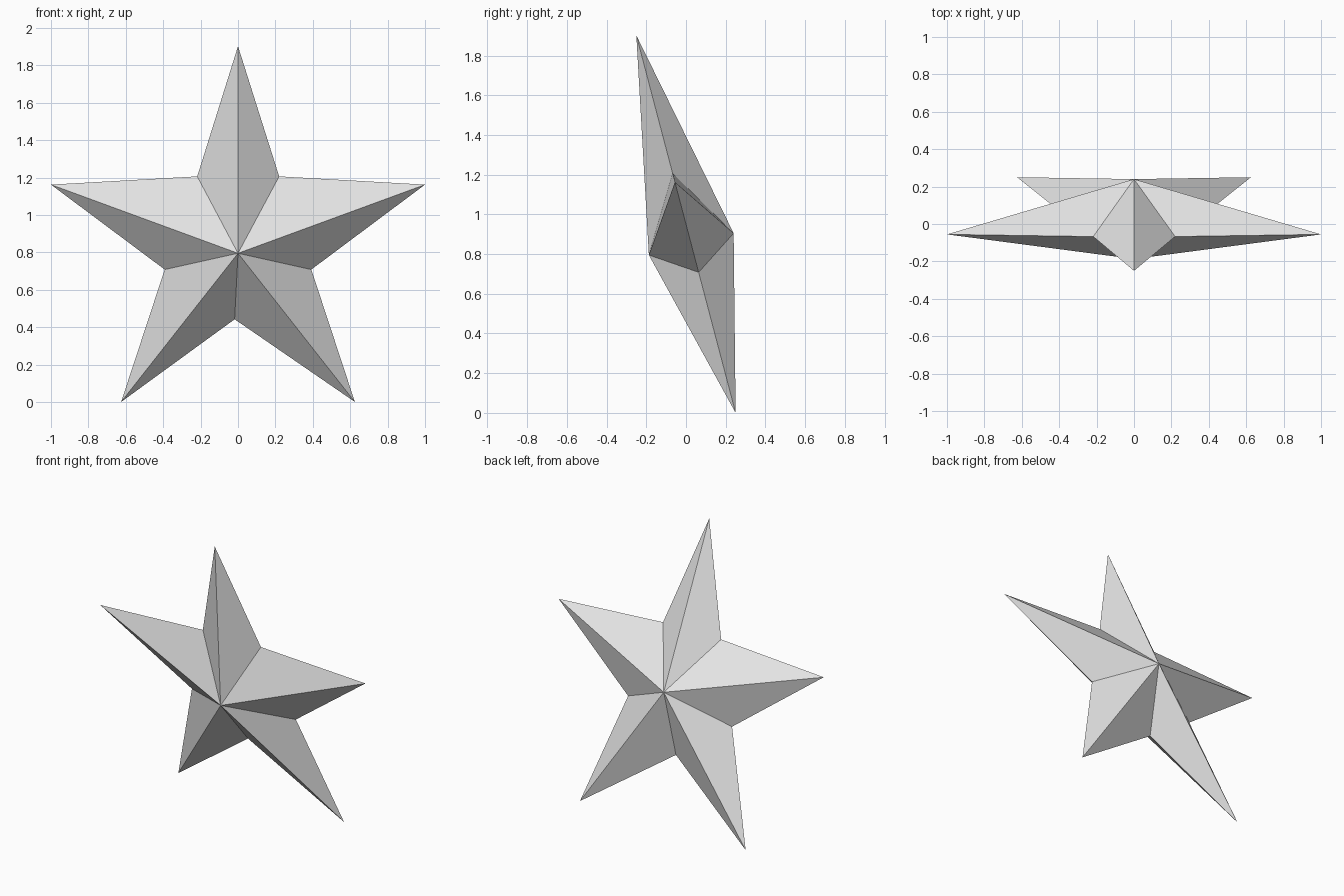
import bpy, bmesh

if "Cube" in bpy.data.objects:
    bpy.data.objects.remove(bpy.data.objects["Cube"])

# Star outline (x, z), clockwise from the top tip, lying in one leaning plane
OUTLINE = [(0, 1.902), (0.22, 1.206), (1.0, 1.162), (0.392, 0.708), (0.625, 0.0),
           (-0.018, 0.442), (-0.625, 0.0), (-0.392, 0.708), (-1.0, 1.162), (-0.218, 1.206)]
FRONT_CENTRE = (0, -0.187, 0.795)
BACK_CENTRE = (0, 0.24, 0.905)


def lean(z):
    """Depth of the leaning plane at height z."""
    return 0.25 - 0.263 * z


# Rim points joined to a raised centre on the front and on the back
bm = bmesh.new()
rim = [bm.verts.new((x, lean(z), z)) for x, z in OUTLINE]
for centre in (FRONT_CENTRE, BACK_CENTRE):
    peak = bm.verts.new(centre)
    for i, v in enumerate(rim):
        bm.faces.new((peak, v, rim[(i + 1) % len(rim)]))
bmesh.ops.recalc_face_normals(bm, faces=bm.faces)

mesh = bpy.data.meshes.new("star")
bm.to_mesh(mesh)
bm.free()

# Single light grey colour
grey = bpy.data.materials.new("light grey")
grey.diffuse_color = (0.8, 0.8, 0.8, 1)
grey.use_nodes = True
grey.node_tree.nodes["Principled BSDF"].inputs["Base Color"].default_value = grey.diffuse_color
mesh.materials.append(grey)

star = bpy.data.objects.new("star", mesh)
bpy.context.collection.objects.link(star)
